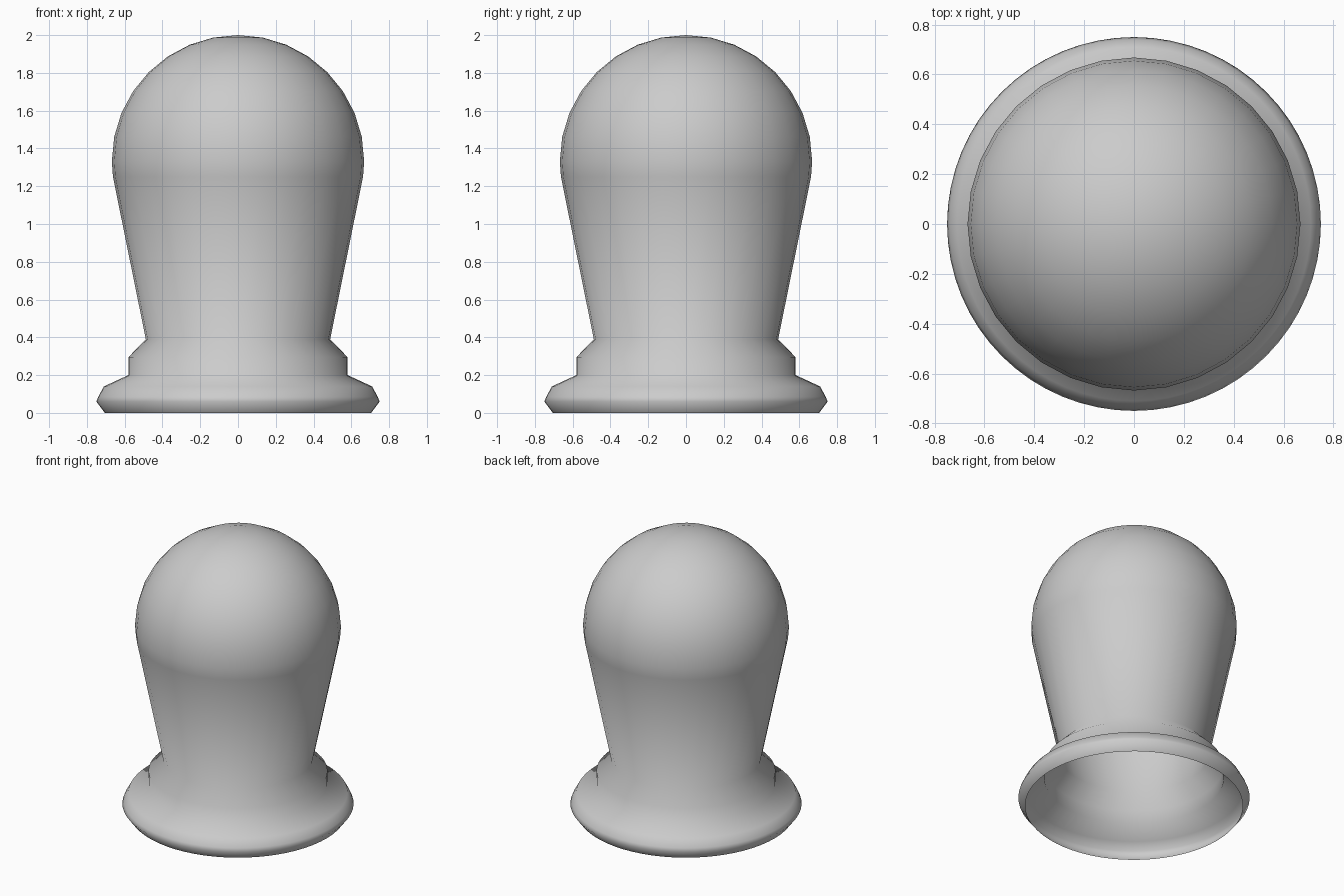
import bpy, bmesh
from math import cos, sin, pi, radians

if "Cube" in bpy.data.objects:
    bpy.data.objects.remove(bpy.data.objects["Cube"])

# Profile as (radius, height, sides): flared foot, neck, then domed bulb
profile = [(0.705, 0.0, 64), (0.75, 0.06, 64), (0.74, 0.085, 64), (0.71, 0.14, 64),
           (0.58, 0.2, 64), (0.58, 0.295, 64), (0.488, 0.39, 32), (0.662, 1.25, 32)]
R = 0.668
for k in range(8):
    a = radians(11.25 * k)
    profile.append((R * cos(a), 2 - R + R * sin(a), 32))

bm = bmesh.new()


def ring(r, z, n):
    return [bm.verts.new((r * cos(2 * pi * i / n), r * sin(2 * pi * i / n), z))
            for i in range(n)]


def loft(lower, upper):
    # Join two rings; the lower one may have a multiple of the upper's sides
    n, step = len(upper), len(lower) // len(upper)
    for i in range(n):
        low = [lower[(i * step + j) % len(lower)] for j in range(step + 1)]
        bm.faces.new(low + [upper[(i + 1) % n], upper[i]])


rings = [ring(*p) for p in profile]
for lower, upper in zip(rings, rings[1:]):
    loft(lower, upper)

# Top of the dome; the bottom stays open so the shell is hollow
tip = bm.verts.new((0, 0, 2))
last = rings[-1]
for i in range(len(last)):
    bm.faces.new((last[i], last[(i + 1) % len(last)], tip))

for f in bm.faces:
    f.smooth = True
mesh = bpy.data.meshes.new("bulb_shell")
bm.to_mesh(mesh)
bm.free()
bpy.context.collection.objects.link(bpy.data.objects.new("bulb_shell", mesh))
